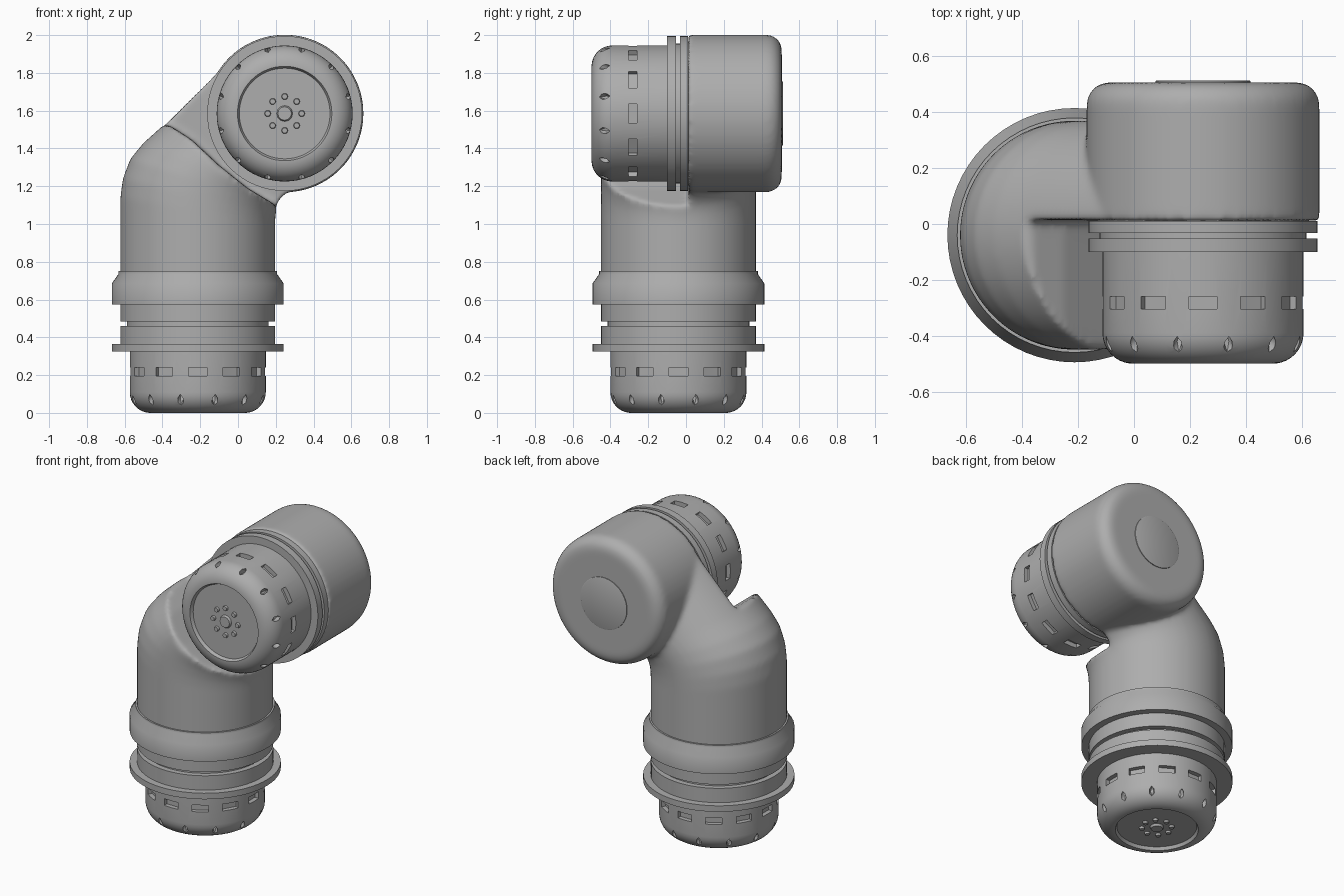
import bpy, bmesh
from math import sin, cos, pi, radians
from mathutils import Matrix, Vector

cube = bpy.data.objects.get("Cube")
if cube:
    bpy.data.objects.remove(cube, do_unlink=True)

grey = bpy.data.materials.new("plain grey")
grey.use_nodes = True
colour = (0.42, 0.42, 0.42, 1)
grey.diffuse_color = colour
for node in grey.node_tree.nodes:
    if node.type == 'BSDF_PRINCIPLED':
        node.inputs["Base Color"].default_value = colour

SEG = 64
LOWER = Matrix.Translation((-0.213, -0.04, 0))
# Local z runs from the front face of the upper joint towards the back
UPPER = Matrix.Translation((0.247, -0.5, 1.585)) @ Matrix.Rotation(radians(-90), 4, 'X')


def finish(name, bm, matrix=None):
    bmesh.ops.recalc_face_normals(bm, faces=bm.faces)
    if matrix:
        bm.transform(matrix)
    mesh = bpy.data.meshes.new(name)
    bm.to_mesh(mesh)
    bm.free()
    mesh.materials.append(grey)
    ob = bpy.data.objects.new(name, mesh)
    bpy.context.collection.objects.link(ob)
    return ob


def loft(name, rings, matrix=None):
    bm = bmesh.new()
    rows = [[bm.verts.new(p) for p in ring] for ring in rings]
    n = len(rows[0])
    for a, b in zip(rows, rows[1:]):
        for i in range(n):
            j = (i + 1) % n
            bm.faces.new((a[i], a[j], b[j], b[i]))
    bm.faces.new(rows[0])
    bm.faces.new(rows[-1])
    return finish(name, bm, matrix)


def lathe(name, profile, matrix):
    turns = [2 * pi * i / SEG for i in range(SEG)]
    return loft(name, [[(r * cos(t), r * sin(t), h) for t in turns] for r, h in profile], matrix)


def activate(ob):
    bpy.ops.object.select_all(action='DESELECT')
    ob.select_set(True)
    bpy.context.view_layer.objects.active = ob


def apply(ob, kind, **settings):
    mod = ob.modifiers.new(kind.lower(), kind)
    for key, value in settings.items():
        setattr(mod, key, value)
    activate(ob)
    bpy.ops.object.modifier_apply(modifier=mod.name)


def combine(ob, tool, operation):
    tool.hide_render = True
    apply(ob, 'BOOLEAN', object=tool, operation=operation, solver='EXACT')
    bpy.data.objects.remove(tool, do_unlink=True)


def smooth(ob, angle=35):
    activate(ob)
    bpy.ops.object.shade_smooth_by_angle(angle=radians(angle))


def arc(r, h, radius, start, end, steps=8):
    angles = [radians(start + (end - start) * i / steps) for i in range(steps + 1)]
    return [(r + radius * cos(a), h + radius * sin(a)) for a in angles]


def end_cap(name, length, matrix):
    # Rounded cap with a shallow dish in its end face
    cap = lathe(name, [(0.24, 0.02), (0.25, 0)] + arc(0.25, 0.11, 0.11, -85, 0)
                + [(0.36, length)], matrix)
    # Slots around the wall and small dents on the rounded corner
    bm = bmesh.new()
    for i in range(12):
        slot = (Matrix.Rotation(i * pi / 6, 4, 'Z') @ Matrix.Translation((0.36, 0, 0.218))
                @ Matrix.Diagonal((0.06, 0.10, 0.045, 1)))
        bmesh.ops.create_cube(bm, size=1, matrix=slot)
        dent = (Matrix.Rotation((i + 0.5) * pi / 6, 4, 'Z') @ Matrix.Translation((0.347, 0, 0.07))
                @ Matrix.Rotation(radians(-25), 4, 'Y') @ Matrix.Diagonal((0.025, 0.018, 0.045, 1)))
        bmesh.ops.create_icosphere(bm, subdivisions=1, radius=1, matrix=dent)
    combine(cap, finish(name + "_cutter", bm, matrix), 'DIFFERENCE')
    smooth(cap)
    # Hub and its ring of bolts, sitting in the dish
    bm = bmesh.new()
    spots = [(0, 0, 0.045)] + [(0.09 * cos(i * pi / 4), 0.09 * sin(i * pi / 4), 0.018)
                               for i in range(8)]
    for x, y, r in spots:
        bmesh.ops.create_cone(bm, cap_ends=True, segments=12, radius1=r * 0.8, radius2=r,
                              depth=0.02, matrix=Matrix.Translation((x, y, 0.016)))
    smooth(finish(name + "_bolts", bm, matrix))


end_cap("lower_cap", 0.34, LOWER)
end_cap("upper_cap", 0.42, UPPER)

# Lower coupling: flange, grooved collar and tapered flange
smooth(lathe("lower_coupling", [
    (0.34, 0.325), (0.455, 0.325), (0.455, 0.365), (0.41, 0.365), (0.41, 0.46),
    (0.375, 0.46), (0.375, 0.485), (0.41, 0.485), (0.41, 0.575), (0.455, 0.575),
    (0.455, 0.685), (0.42, 0.735), (0.42, 0.75), (0.38, 0.75)], LOWER))

# Upper coupling: two thin rims with a groove between
smooth(lathe("upper_coupling", [
    (0.34, 0.4), (0.41, 0.4), (0.41, 0.448), (0.37, 0.448), (0.37, 0.468),
    (0.41, 0.468), (0.41, 0.51), (0.38, 0.51), (0.38, 0.53)], UPPER))

# Bent casing: each section spans from its outer to its inner edge (x, z)
spans = [
    ((-0.623, 0.66), (0.197, 0.66)), ((-0.623, 0.9), (0.197, 0.9)),
    ((-0.623, 1.14), (0.197, 1.02)), ((-0.61, 1.24), (0.2, 1.06)),
    ((-0.57, 1.345), (0.21, 1.1)), ((-0.5, 1.43), (0.23, 1.13)),
    ((-0.41, 1.51), (0.26, 1.16)), ((-0.04, 1.88), (0.36, 1.2)),
    ((0.15, 1.9), (0.5, 1.3))]
rings = []
for outer, inner in spans:
    a, b = Vector((outer[0], 0, outer[1])), Vector((inner[0], 0, inner[1]))
    mid, half = (a + b) / 2, (a - b) / 2
    rings.append([mid + half * cos(t) + Vector((0, -0.04 + 0.41 * sin(t), 0))
                  for t in [2 * pi * i / SEG for i in range(SEG)]])
casing = loft("casing", rings)

# Clear the front of the casing around the upper joint
edge = [(-0.5, 1.55), (-0.36, 1.52), (-0.25, 1.45), (-0.1, 1.31), (0.05, 1.19),
        (0.2, 1.1), (0.4, 1.05), (0.8, 1.05), (0.8, 2.2), (-0.5, 2.2)]
clearance = loft("clearance_cutter", [[(x, y, z) for x, z in edge] for y in (-0.7, 0.015)])
combine(casing, clearance, 'DIFFERENCE')

# Drum at the top, blended into the casing
drum = lathe("drum", [(0.417, 0.512)] + arc(0.337, 0.927, 0.08, 0, 90), UPPER)
combine(casing, drum, 'UNION')
apply(casing, 'REMESH', mode='VOXEL', voxel_size=0.015)
apply(casing, 'SMOOTH', factor=0.5, iterations=8)
smooth(casing, 60)

# Thin round plate on the back of the drum
smooth(lathe("back_plate", [(0.17, 1.0), (0.17, 1.012), (0.165, 1.014)], UPPER))
